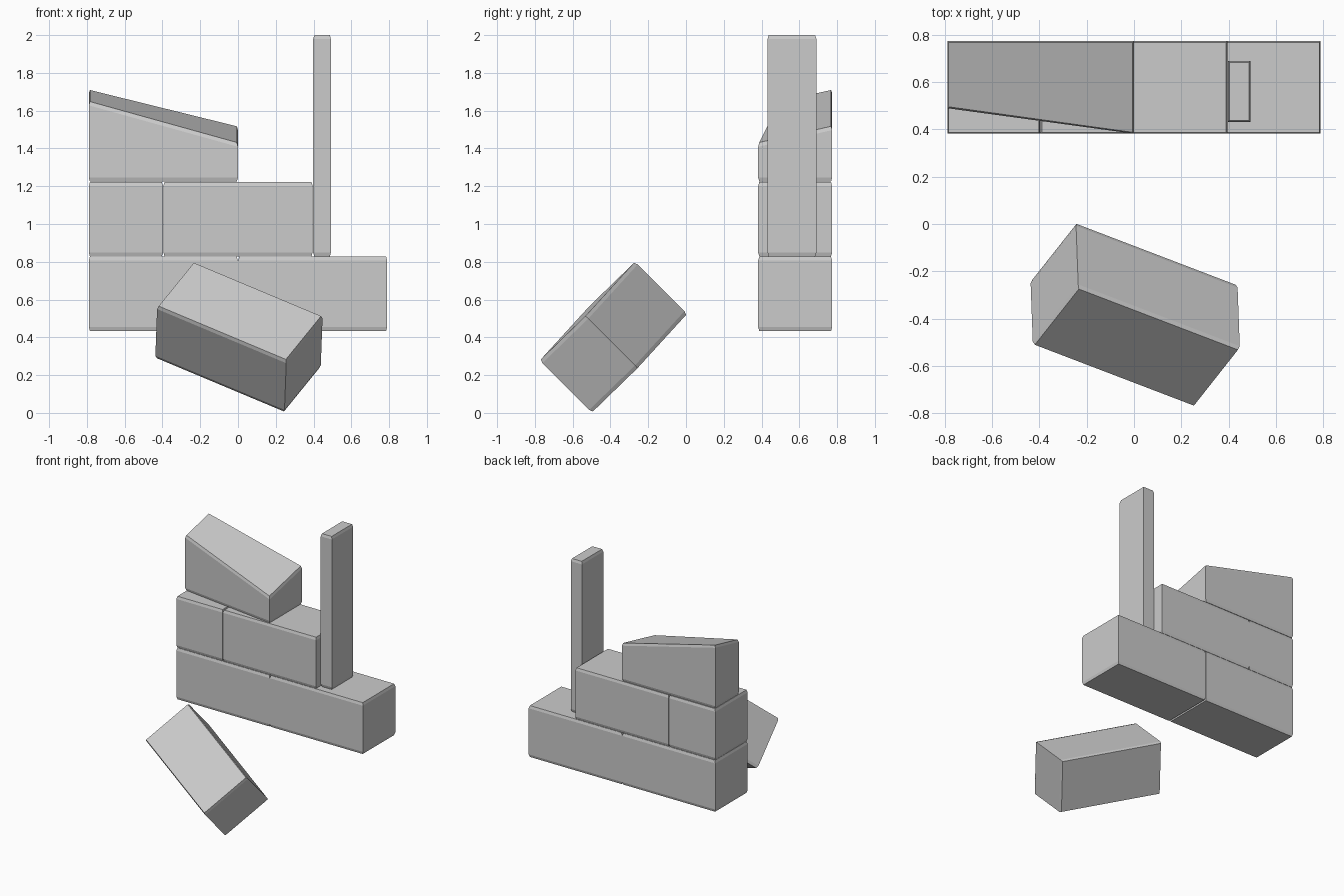
import bpy, bmesh
from mathutils import Vector, Matrix

if "Cube" in bpy.data.objects:
    bpy.data.objects.remove(bpy.data.objects["Cube"])

INSET, LIP = 0.006, 0.02   # narrow worn edge at top and bottom of every block


def block(name, foot, bottom, top):
    """Prism over a convex counter-clockwise footprint; top(x, y) gives the upper height."""
    c = sum((Vector(p) for p in foot), Vector((0, 0))) / len(foot)

    def shrink(p):
        d = Vector(p) - c
        return Vector([p[i] - (INSET if d[i] > 0 else -INSET) for i in (0, 1)])

    bm = bmesh.new()
    inner = [shrink(p) for p in foot]
    rings = [
        [bm.verts.new((x, y, bottom)) for x, y in inner],
        [bm.verts.new((x, y, bottom + LIP)) for x, y in foot],
        [bm.verts.new((x, y, top(x, y) - LIP)) for x, y in foot],
        [bm.verts.new((x, y, top(x, y))) for x, y in inner],
    ]
    n = len(foot)
    for a, b in zip(rings, rings[1:]):
        for i in range(n):
            j = (i + 1) % n
            bm.faces.new((a[i], a[j], b[j], b[i]))
    bm.faces.new(rings[0][::-1])
    bm.faces.new(rings[-1])
    bmesh.ops.recalc_face_normals(bm, faces=bm.faces[:])
    me = bpy.data.meshes.new(name)
    bm.to_mesh(me)
    bm.free()
    ob = bpy.data.objects.new(name, me)
    bpy.context.collection.objects.link(ob)
    return ob


def brick(name, x0, x1, y0, y1, z0, z1):
    return block(name, [(x0, y0), (x1, y0), (x1, y1), (x0, y1)], z0, lambda x, y: z1)


# Wall courses
Y0, Y1 = 0.382, 0.774
brick("lower_brick_left", -0.79, -0.001, Y0, Y1, 0.434, 0.827)
brick("lower_brick_right", 0.001, 0.79, Y0, Y1, 0.434, 0.827)
brick("half_brick", -0.79, -0.397, Y0, Y1, 0.829, 1.222)
brick("middle_brick", -0.395, 0.395, Y0, Y1, 0.829, 1.222)

# Broken top brick with skewed front and sloping top
block("broken_brick", [(-0.79, 0.49), (0, Y0), (0, Y1), (-0.79, Y1)], 1.225,
      lambda x, y: 1.517 - 0.247 * x + 0.225 * (y - Y1))

# Upright post
brick("post", 0.398, 0.492, 0.432, 0.69, 0.829, 2.0)

# Fallen brick, tumbled in front of the wall
fallen = brick("fallen_brick", -0.393, 0.393, -0.195, 0.195, -0.195, 0.195)
x_axis = Vector((0.68, -0.26, -0.285)).normalized()
z_axis = Vector((0.01, -0.275, 0.275))
z_axis = (z_axis - x_axis * z_axis.dot(x_axis)).normalized()
y_axis = z_axis.cross(x_axis)
rot = Matrix((x_axis, y_axis, z_axis)).transposed().to_4x4()
fallen.matrix_world = Matrix.Translation((0.005, -0.384, 0.401)) @ rot
